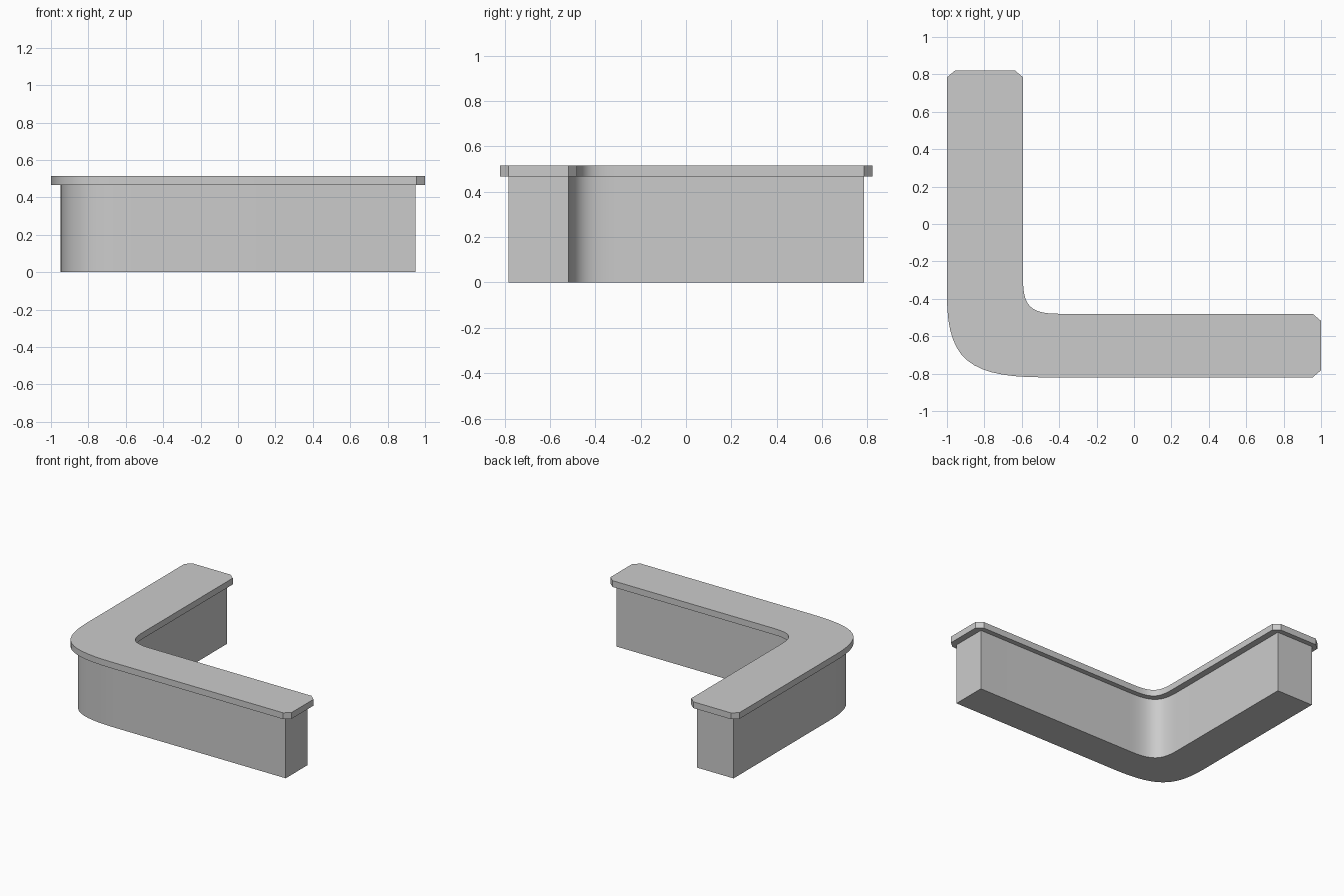
import bpy, bmesh
from mathutils import Vector

if "Cube" in bpy.data.objects:
    bpy.data.objects.remove(bpy.data.objects["Cube"])


def rounded(p0, corner, p1, n=14, k=0.78):
    # Cubic curve rounding a corner between two straight edges
    a, c, b = Vector(p0), Vector(corner), Vector(p1)
    h0, h1 = a.lerp(c, k), b.lerp(c, k)
    pts = []
    for i in range(n + 1):
        t = i / n
        s = 1 - t
        pts.append(a * s**3 + h0 * (3 * s * s * t) + h1 * (3 * s * t * t) + b * t**3)
    return pts


def l_outline(dx, dy, cx=0, cy=0):
    # Counter-clockwise L, inset by dx, dy; cx, cy chamfer the arm ends
    x0, x1, xi = -1 + dx, 1 - dx, -0.593 - dx
    y0, y1, yi = -0.82 + dy, 0.822 - dy, -0.48 - dy
    pts = rounded((x0, -0.38), (x0, y0), (-0.48, y0))
    if cx:
        pts += [(x1 - cx, y0), (x1, y0 + cy), (x1, yi - cy), (x1 - cx, yi)]
    else:
        pts += [(x1, y0), (x1, yi)]
    pts += rounded((-0.40, yi), (xi, yi), (xi, -0.30))
    if cx:
        pts += [(xi, y1 - cy), (xi - cx, y1), (x0 + cx, y1), (x0, y1 - cy)]
    else:
        pts += [(xi, y1), (x0, y1)]
    return pts


def prism(name, pts, z0, z1):
    bm = bmesh.new()
    bottom = [bm.verts.new((p[0], p[1], z0)) for p in pts]
    top = [bm.verts.new((p[0], p[1], z1)) for p in pts]
    bm.faces.new(bottom[::-1])
    bm.faces.new(top)
    for i in range(len(pts)):
        j = (i + 1) % len(pts)
        bm.faces.new((bottom[i], bottom[j], top[j], top[i]))
    mesh = bpy.data.meshes.new(name)
    bm.to_mesh(mesh)
    bm.free()
    ob = bpy.data.objects.new(name, mesh)
    bpy.context.collection.objects.link(ob)
    bpy.ops.object.select_all(action='DESELECT')
    ob.select_set(True)
    bpy.context.view_layer.objects.active = ob
    bpy.ops.object.shade_smooth_by_angle(angle=0.5)
    return ob


# Counter body with square ends
prism("counter_base", l_outline(0.05, 0.038), 0, 0.467)
# Overhanging slab with clipped end corners
prism("counter_top", l_outline(0, 0, 0.045, 0.038), 0.467, 0.515)
